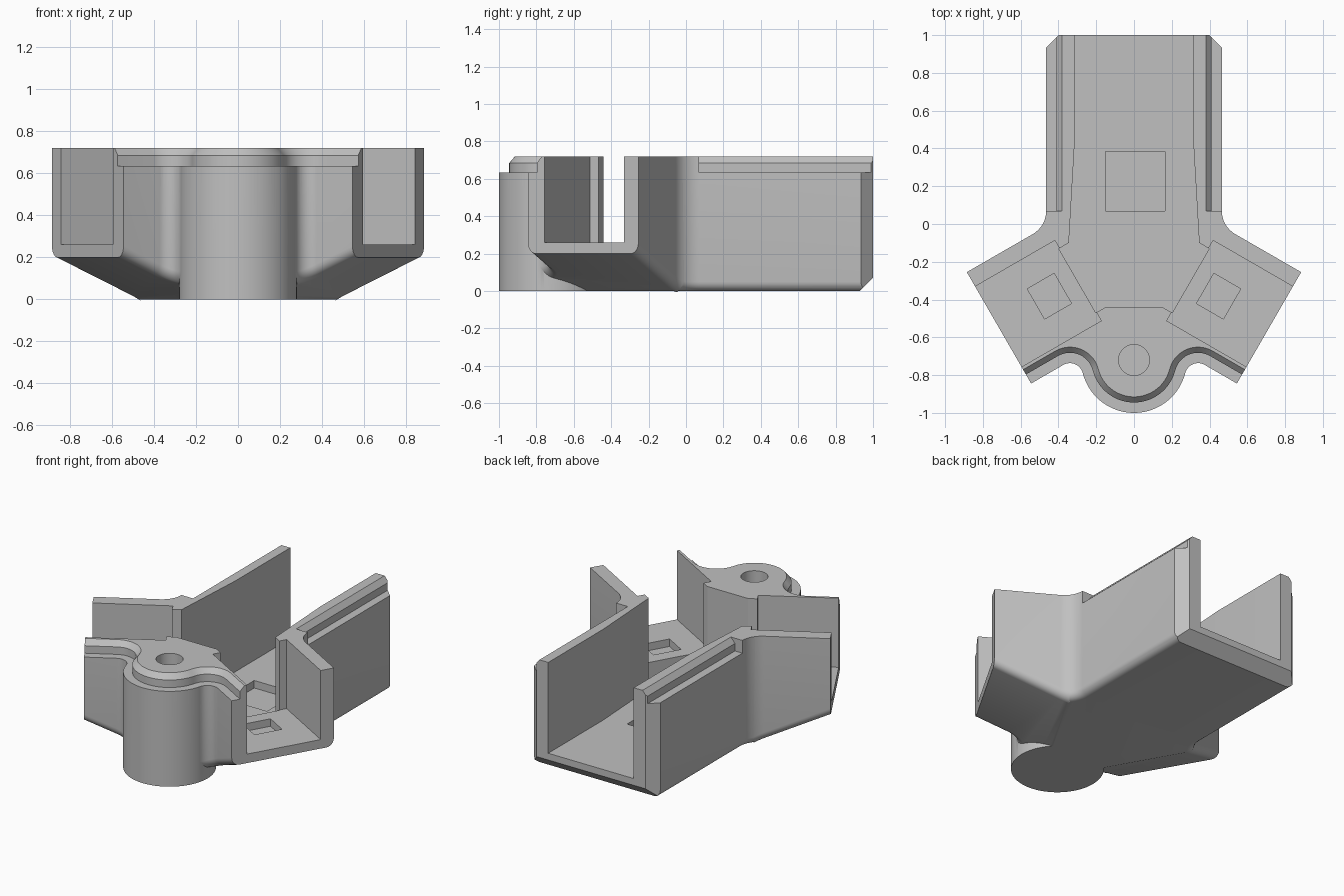
import bpy, bmesh
from math import sin, cos, pi, sqrt, atan2, radians
from mathutils import Vector

if "Cube" in bpy.data.objects:
    bpy.data.objects.remove(bpy.data.objects["Cube"])

TOP, BACK_X, FLOOR, ARM_FLOOR = 0.72, 0.465, 0.115, 0.26
END, ARM_BACK, ARM_FRONT = 0.894, 0.222, -0.459     # side arm extents
BOSS, BOSS_R, FILLET = Vector((0, -0.72)), 0.28, 0.07
A, N = Vector((cos(pi / 6), -0.5)), Vector((0.5, cos(pi / 6)))


def arm(s, t):
    """Point in the side arm's frame: s outward, t toward the back."""
    return A * s + N * t


def arc(c, r, a0, a1, n):
    return [Vector((c.x + r * cos(a0 + (a1 - a0) * i / n),
                    c.y + r * sin(a0 + (a1 - a0) * i / n))) for i in range(n + 1)]


def flip(pts):
    return [Vector((-p.x, p.y)) for p in reversed(pts)]


# Centre of the fillet between the front wall of an arm and the round boss
boss_t = BOSS.dot(N)
fil_t = ARM_FRONT - FILLET
FIL = arm(BOSS.dot(A) + sqrt((BOSS_R + FILLET) ** 2 - (fil_t - boss_t) ** 2), fil_t)
FIL_A = atan2(BOSS.y - FIL.y, BOSS.x - FIL.x)


def front_fillet(d):
    return arc(FIL, FILLET + d, radians(60), FIL_A, 14)


def front_path(d):
    """Whole front edge, moved inward by d."""
    half = [arm(END + 0.06, ARM_FRONT + d)] + front_fillet(d)
    half += arc(BOSS, BOSS_R - d, FIL_A - pi, -pi / 2, 24)[1:]
    return half + flip(half)[1:]


def finish(bm, name):
    bmesh.ops.recalc_face_normals(bm, faces=bm.faces)
    me = bpy.data.meshes.new(name)
    bm.to_mesh(me)
    bm.free()
    ob = bpy.data.objects.new(name, me)
    bpy.context.collection.objects.link(ob)
    return ob


def prism_bm(pts, z0, z1):
    bm = bmesh.new()
    low = [bm.verts.new((p[0], p[1], z0)) for p in pts]
    high = [bm.verts.new((p[0], p[1], z1)) for p in pts]
    bm.faces.new(low)
    bm.faces.new(high)
    for i in range(len(pts)):
        j = (i + 1) % len(pts)
        bm.faces.new((low[i], low[j], high[j], high[i]))
    return bm


def prism(name, pts, z0, z1):
    return finish(prism_bm(pts, z0, z1), name)


def sweep(name, profile, path):
    """Sweep (inset, height) points along a path that depends on the inset."""
    bm = bmesh.new()
    rows = [[bm.verts.new((p.x, p.y, z)) for p in path(d)] for d, z in profile]
    for k, row in enumerate(rows):
        nxt = rows[(k + 1) % len(rows)]
        for i in range(len(row) - 1):
            bm.faces.new((row[i], row[i + 1], nxt[i + 1], nxt[i]))
    bm.faces.new([r[0] for r in rows])
    bm.faces.new([r[-1] for r in rows])
    return finish(bm, name)


def slice_off(bm, co, normal):
    """Remove everything on the normal's side of a plane and close the cut."""
    geom = bm.verts[:] + bm.edges[:] + bm.faces[:]
    cut = bmesh.ops.bisect_plane(bm, geom=geom, dist=1e-5, plane_co=co,
                                 plane_no=normal, clear_outer=True)["geom_cut"]
    edges = [e for e in cut if isinstance(e, bmesh.types.BMEdge)]
    bmesh.ops.holes_fill(bm, edges=edges, sides=0)
    bmesh.ops.recalc_face_normals(bm, faces=bm.faces)


def combine(ob, tool, op):
    mod = ob.modifiers.new(tool.name, 'BOOLEAN')
    mod.operation, mod.solver, mod.object = op, 'EXACT', tool
    bpy.context.view_layer.objects.active = ob
    bpy.ops.object.modifier_apply(modifier=mod.name)
    bpy.data.objects.remove(tool)


# Three-armed block
r = 0.143
back_c = Vector((BACK_X + r, 0.07))
half = [Vector((BACK_X, 1))] + arc(back_c, r, pi, radians(240), 14)
half += [arm(END, ARM_BACK), arm(END, ARM_FRONT)] + front_fillet(0)
bm = prism_bm(half + flip(half), 0, TOP)
bmesh.ops.recalc_face_normals(bm, faces=bm.faces)

# Sloping undersides of the side arms
for sx in (1, -1):
    p = arm(0.438, 0)
    slice_off(bm, (sx * p.x, p.y, 0), (sx * A.x * 0.4386, A.y * 0.4386, -1))


# Rounded lower edges along the sides
def is_rounded(e):
    if len(e.link_faces) != 2:
        return False
    nz = sorted(f.normal.z for f in e.link_faces)
    m = (e.verts[0].co + e.verts[1].co) / 2
    at_end = m.y > 0.99 or A.x * abs(m.x) + A.y * m.y > END - 0.004
    in_boss = (m.xy - BOSS).length < BOSS_R - 0.002
    return nz[0] < -0.85 and abs(nz[1]) < 0.1 and not at_end and not in_boss


bmesh.ops.bevel(bm, geom=[e for e in bm.edges if is_rounded(e)], offset=0.05,
                offset_type='OFFSET', segments=6, profile=0.5, affect='EDGES',
                clamp_overlap=False)

# Chamfers at the back end
slice_off(bm, (0, 0.93, 0), (0, 1, -1))
for sx in (1, -1):
    slice_off(bm, (sx * BACK_X, 0.935, 0), (sx, 1, 0))
body = finish(bm, "junction_body")

# Round screw boss
combine(body, prism("boss", arc(BOSS, BOSS_R, 0, 2 * pi, 96)[:-1], 0, TOP), 'UNION')

# Central channel
half = [Vector((0.315, 1.2)), Vector((0.315, 0.42)), Vector((0.345, -0.1)),
        arm(0.41, 0.086), arm(0.41, -0.306), arm(0.35, -0.306)]
combine(body, prism("channel", half + flip(half), FLOOR, 1), 'DIFFERENCE')


# Side arm pockets and the shallow recesses in their floors
def arm_box(name, s0, s1, t0, t1, z0, z1, sx):
    pts = [arm(s0, t0), arm(s1, t0), arm(s1, t1), arm(s0, t1)]
    return prism(name, pts if sx > 0 else flip(pts), z0, z1)


for sx in (1, -1):
    combine(body, arm_box("pocket", 0.406, 1.1, -0.357, 0.134, ARM_FLOOR, 1, sx), 'DIFFERENCE')
    combine(body, arm_box("recess", 0.497, 0.661, -0.199, -0.015,
                          ARM_FLOOR - 0.05, 0.5, sx), 'DIFFERENCE')

# Recess in the channel floor and screw hole
square = [(-0.15, 0.07), (0.165, 0.07), (0.165, 0.385), (-0.15, 0.385)]
combine(body, prism("floor_recess", square, FLOOR - 0.05, 0.5), 'DIFFERENCE')
combine(body, prism("hole", arc(BOSS, 0.082, 0, 2 * pi, 48)[:-1], 0.12, 1), 'DIFFERENCE')

# Stepped lip on the front edge and on both channel walls
LIP = [(-0.05, 0.635), (0.055, 0.635), (0.055, 0.685), (0.085, TOP),
       (0.094, 0.73), (-0.05, 0.73)]
combine(body, sweep("front_lip", LIP, front_path), 'DIFFERENCE')
for sx in (1, -1):
    combine(body, sweep("wall_lip", LIP, lambda d: [
        Vector((sx * (BACK_X - d), y)) for y in (0.07, 1.1)]), 'DIFFERENCE')

# Single grey material
mat = bpy.data.materials.new("plain_grey")
mat.use_nodes = True
grey = (0.53, 0.53, 0.53, 1)
mat.diffuse_color = grey
mat.node_tree.nodes["Principled BSDF"].inputs["Base Color"].default_value = grey
body.data.materials.clear()
body.data.materials.append(mat)
for poly in body.data.polygons:
    poly.material_index = 0

bpy.ops.object.select_all(action='DESELECT')
body.select_set(True)
bpy.context.view_layer.objects.active = body
bpy.ops.object.shade_smooth_by_angle(angle=radians(30))
